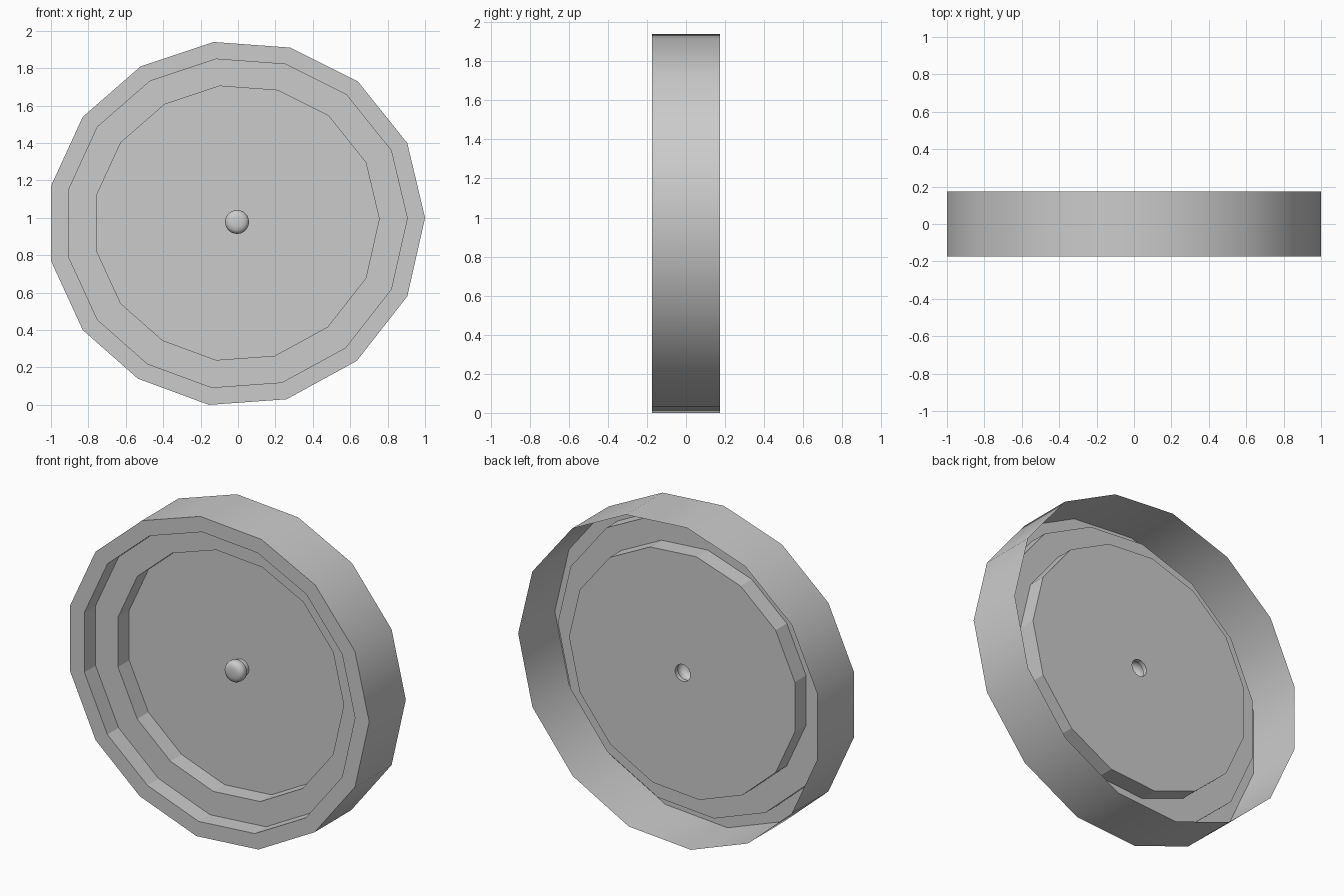
import bpy, bmesh, math

if "Cube" in bpy.data.objects:
    bpy.data.objects.remove(bpy.data.objects["Cube"])

CX, CZ = 0.0, 0.978          # wheel axis
HUB = (-0.005, 0.978)        # pin axis
PIN_SIDES = 24

# slightly irregular 15-sided rim outline (x, z), anticlockwise from the front
OUTLINE = [(1.0, 1.0), (0.905, 1.40), (0.64, 1.73), (0.28, 1.91), (-0.13, 1.94),
           (-0.52, 1.81), (-0.83, 1.54), (-1.0, 1.17), (-1.0, 0.77), (-0.83, 0.40),
           (-0.535, 0.14), (-0.155, 0.0), (0.26, 0.03), (0.635, 0.235), (0.905, 0.58)]


def outline_loop(scale, y):
    return [(CX + (x - CX) * scale, y, CZ + (z - CZ) * scale) for x, z in OUTLINE]


def circle_loop(r, y):
    return [(HUB[0] + r * math.cos(math.tau * i / PIN_SIDES), y,
             HUB[1] + r * math.sin(math.tau * i / PIN_SIDES)) for i in range(PIN_SIDES)]


def skin(bm, loops):
    """Join successive loops with quads; return vertex loops and face bands."""
    rings = [[bm.verts.new(p) for p in loop] for loop in loops]
    bands = []
    for a, b in zip(rings, rings[1:]):
        n = len(a)
        bands.append([bm.faces.new((a[i], a[(i + 1) % n], b[(i + 1) % n], b[i]))
                      for i in range(n)])
    return rings, bands


def finish(bm, name):
    mesh = bpy.data.meshes.new(name)
    bm.to_mesh(mesh)
    bm.free()
    obj = bpy.data.objects.new(name, mesh)
    bpy.context.collection.objects.link(obj)
    return obj


# wheel shell: tread, front rim, first step, ledge, second step (open at the back)
bm = bmesh.new()
rings, bands = skin(bm, [outline_loop(s, y) for s, y in (
    (1.0, 0.175), (1.0, -0.175), (0.905, -0.175),
    (0.905, -0.068), (0.755, -0.068), (0.755, 0.039))])
for face in bands[0]:
    face.smooth = True
for band in bands[:-1]:
    for e in {e for f in band for e in f.edges}:
        if abs(sum(f.normal.length for f in e.link_faces)) >= 0 and \
                sum(1 for f in e.link_faces if f in bands[0]) == 1:
            e.smooth = False
finish(bm, "wheel_shell")

# centre disc with a hole for the pin
bm = bmesh.new()
edges = []
for loop in (outline_loop(0.755, 0.039), circle_loop(0.051, 0.039)):
    vs = [bm.verts.new(p) for p in loop]
    edges += [bm.edges.new((vs[i - 1], vs[i])) for i in range(len(vs))]
bmesh.ops.triangle_fill(bm, edges=edges, use_beauty=True, normal=(0, -1, 0))
bm.normal_update()
for f in bm.faces:
    if f.normal.y > 0:
        f.normal_flip()
finish(bm, "centre_disc")

# hollow axle pin with a rounded head
bm = bmesh.new()
rings, bands = skin(bm, [circle_loop(r, y) for r, y in (
    (0.051, 0.039), (0.051, 0.012), (0.061, 0.006), (0.064, -0.004),
    (0.064, -0.022), (0.059, -0.036), (0.046, -0.046), (0.025, -0.050))])
bm.faces.new(rings[-1])
pin = finish(bm, "axle_pin")
bpy.ops.object.select_all(action='DESELECT')
pin.select_set(True)
bpy.context.view_layer.objects.active = pin
bpy.ops.object.shade_smooth_by_angle(angle=math.radians(40))
